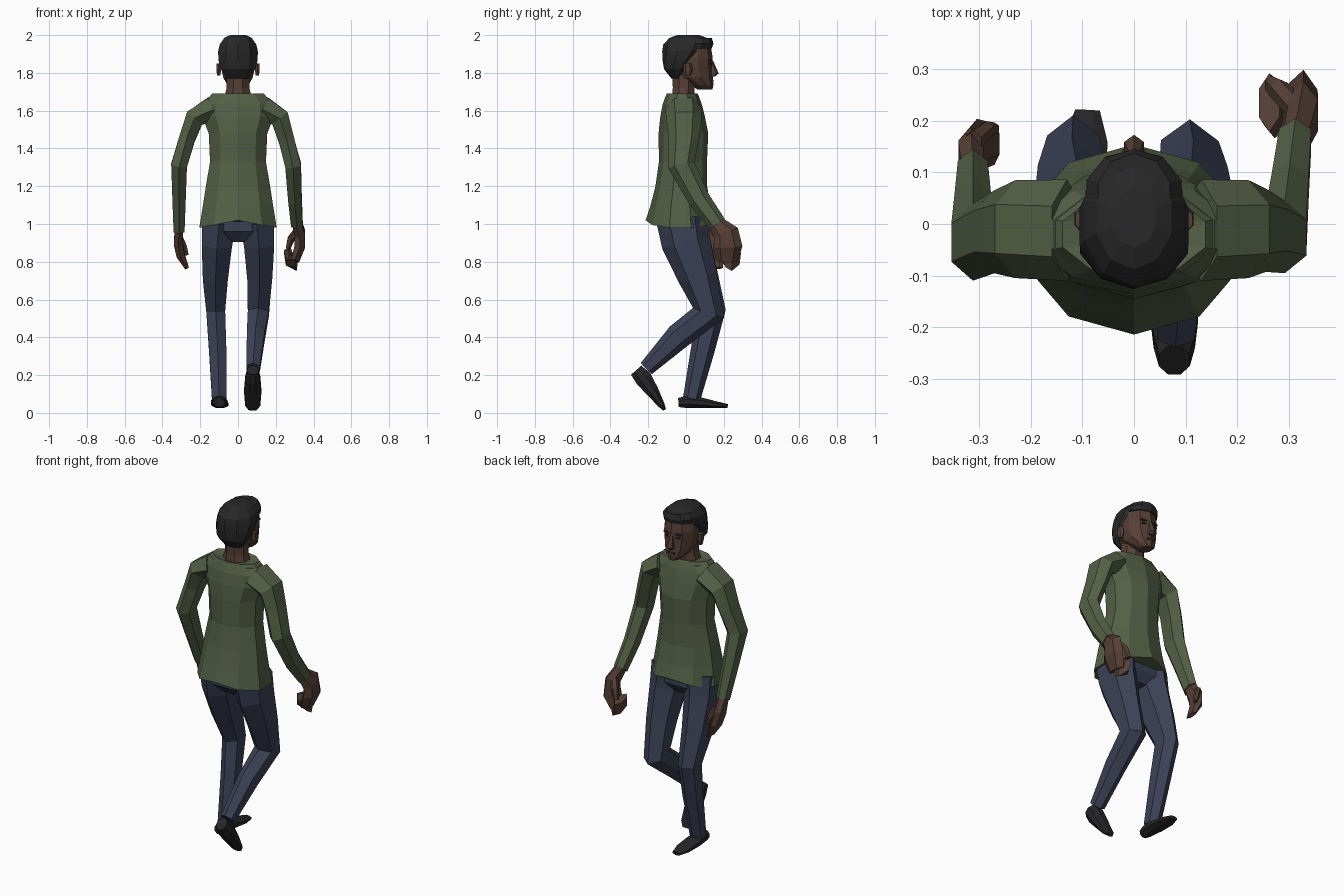
import bpy, bmesh, math
from mathutils import Vector


def material(name, rgb):
    m = bpy.data.materials.new(name)
    m.diffuse_color = (*rgb, 1)
    return m


GREEN = material("olive_knit", (0.088, 0.115, 0.060))
NAVY = material("navy_denim", (0.045, 0.054, 0.095))
SKIN = material("brown_skin", (0.092, 0.050, 0.037))
HAIR = material("black_hair", (0.021, 0.021, 0.021))
SHOE = material("black_shoe", (0.019, 0.019, 0.021))
LIP = material("dark_lip", (0.060, 0.027, 0.023))


def loft(name, rings, mat, n=8, follow=True):
    """Skin rings of (x, y, z, half width, half depth); follow turns them along the path."""
    bm = bmesh.new()
    pts = [Vector(r[:3]) for r in rings]
    grow = 1 / math.cos(math.pi / n)
    loops = []
    for i, r in enumerate(rings):
        u, v = Vector((1, 0, 0)), Vector((0, 1, 0))
        if follow:
            a, b = pts[max(i - 1, 0)], pts[min(i + 1, len(pts) - 1)]
            t = Vector((0, 0, 0))
            if i > 0:
                t += (pts[i] - a).normalized()
            if i < len(pts) - 1:
                t += (b - pts[i]).normalized()
            t.normalize()
            u = (u - t * t.x).normalized()
            v = t.cross(u)
        loop = []
        for k in range(n):
            ang = 2 * math.pi * (k + 0.5) / n
            loop.append(bm.verts.new(pts[i] + u * (r[3] * grow * math.cos(ang))
                                     + v * (r[4] * grow * math.sin(ang))))
        loops.append(loop)
    for a, b in zip(loops, loops[1:]):
        for k in range(n):
            j = (k + 1) % n
            bm.faces.new((a[k], a[j], b[j], b[k]))
    bm.faces.new(loops[0])
    bm.faces.new(loops[-1])
    bmesh.ops.recalc_face_normals(bm, faces=bm.faces)
    me = bpy.data.meshes.new(name)
    bm.to_mesh(me)
    bm.free()
    me.materials.append(mat)
    ob = bpy.data.objects.new(name, me)
    bpy.context.collection.objects.link(ob)
    return ob


def stack(name, rows, mat, n=8, x=0):
    """Level rings of (z, y, half width, half depth)."""
    return loft(name, [(x, y, z, w, d) for z, y, w, d in rows], mat, n, False)


def plate(name, loc, size, turn, mat):
    bpy.ops.mesh.primitive_cube_add(size=1, location=loc, rotation=(0, 0, turn))
    ob = bpy.context.object
    ob.name = name
    ob.scale = size
    ob.data.materials.append(mat)


# Sweater body with a hem that dips at the sides
body = stack("sweater_body", [
    (0.98, -0.03, 0.205, 0.175), (1.09, -0.03, 0.187, 0.152), (1.20, -0.025, 0.17, 0.13),
    (1.33, -0.016, 0.148, 0.121), (1.48, -0.014, 0.155, 0.125), (1.57, -0.018, 0.19, 0.112),
    (1.635, -0.02, 0.19, 0.098), (1.672, -0.02, 0.155, 0.085)], GREEN, 10)
for v in body.data.vertices:
    if v.co.z < 1:
        v.co.z += 0.04 * (1 - min(1, abs(v.co.x) / 0.2))
stack("collar", [(1.665, -0.02, 0.157, 0.088), (1.69, -0.02, 0.138, 0.078),
                 (1.68, -0.018, 0.085, 0.066)], GREEN, 10)

# Sleeves
loft("right_sleeve", [
    (0.13, -0.012, 1.61, 0.065, 0.085), (0.222, -0.01, 1.56, 0.052, 0.082),
    (0.255, -0.012, 1.45, 0.042, 0.07), (0.292, -0.025, 1.31, 0.042, 0.062),
    (0.302, 0.07, 1.13, 0.036, 0.05), (0.312, 0.165, 1.0, 0.031, 0.042)], GREEN, 6)
loft("left_sleeve", [
    (-0.13, -0.012, 1.61, 0.065, 0.085), (-0.23, -0.01, 1.56, 0.052, 0.082),
    (-0.27, -0.015, 1.45, 0.042, 0.07), (-0.312, -0.035, 1.31, 0.042, 0.065),
    (-0.312, 0.035, 1.13, 0.035, 0.05), (-0.312, 0.10, 0.965, 0.029, 0.042)], GREEN, 6)

# Closed right hand: back, curled fingers, thumb
loft("right_hand", [
    (0.312, 0.16, 1.005, 0.024, 0.036), (0.328, 0.212, 0.95, 0.028, 0.06),
    (0.328, 0.22, 0.88, 0.028, 0.068), (0.30, 0.215, 0.805, 0.024, 0.05)], SKIN, 6)
loft("right_fingers", [
    (0.31, 0.215, 0.805, 0.02, 0.052), (0.272, 0.225, 0.81, 0.026, 0.055),
    (0.262, 0.235, 0.86, 0.02, 0.05)], SKIN, 6)
loft("right_thumb", [
    (0.315, 0.225, 0.96, 0.02, 0.022), (0.28, 0.26, 0.92, 0.018, 0.02),
    (0.265, 0.27, 0.87, 0.012, 0.015)], SKIN, 6)

# Relaxed left hand
loft("left_hand", [
    (-0.312, 0.095, 0.975, 0.022, 0.034), (-0.316, 0.135, 0.90, 0.024, 0.048),
    (-0.304, 0.152, 0.835, 0.022, 0.045), (-0.27, 0.155, 0.765, 0.011, 0.035)], SKIN, 6)
loft("left_thumb", [
    (-0.31, 0.16, 0.93, 0.016, 0.02), (-0.285, 0.182, 0.88, 0.014, 0.015),
    (-0.27, 0.185, 0.835, 0.009, 0.01)], SKIN, 6)

# Trousers
stack("trouser_seat", [(0.905, -0.01, 0.06, 0.07), (0.96, -0.018, 0.175, 0.115),
                       (1.07, -0.02, 0.175, 0.118)], NAVY)
loft("left_trouser_leg", [
    (-0.10, -0.02, 1.02, 0.092, 0.118), (-0.112, 0.0, 0.90, 0.08, 0.112),
    (-0.12, 0.065, 0.72, 0.066, 0.092), (-0.118, 0.132, 0.54, 0.05, 0.068),
    (-0.108, 0.09, 0.34, 0.046, 0.055), (-0.10, 0.03, 0.075, 0.038, 0.04)], NAVY, 6)
loft("right_trouser_leg", [
    (0.10, -0.02, 1.02, 0.092, 0.118), (0.112, 0.0, 0.90, 0.08, 0.112),
    (0.115, 0.062, 0.72, 0.066, 0.09), (0.108, 0.12, 0.53, 0.056, 0.075),
    (0.094, -0.04, 0.405, 0.047, 0.06), (0.08, -0.21, 0.235, 0.036, 0.036)], NAVY, 6)

# Shoes, heel to toe
loft("left_shoe", [
    (-0.10, -0.04, 0.055, 0.026, 0.024), (-0.10, 0.0, 0.058, 0.038, 0.032),
    (-0.10, 0.07, 0.055, 0.044, 0.029), (-0.093, 0.16, 0.043, 0.042, 0.018),
    (-0.09, 0.22, 0.037, 0.024, 0.01)], SHOE)
loft("right_shoe", [
    (0.078, -0.264, 0.226, 0.030, 0.036), (0.078, -0.225, 0.182, 0.04, 0.046),
    (0.078, -0.178, 0.115, 0.046, 0.034), (0.078, -0.13, 0.042, 0.04, 0.018),
    (0.078, -0.113, 0.016, 0.022, 0.008)], SHOE)

# Head
stack("neck", [(1.66, -0.015, 0.075, 0.06), (1.72, -0.012, 0.06, 0.058),
               (1.82, -0.01, 0.06, 0.062)], SKIN)
stack("face", [
    (1.713, 0.10, 0.03, 0.038), (1.737, 0.084, 0.056, 0.058), (1.775, 0.048, 0.078, 0.09),
    (1.83, 0.03, 0.09, 0.106), (1.88, 0.03, 0.094, 0.106), (1.95, 0.03, 0.085, 0.095)], SKIN, 10)
stack("nose", [(1.782, 0.138, 0.017, 0.014), (1.797, 0.145, 0.019, 0.024),
               (1.865, 0.13, 0.009, 0.012)], SKIN, 6)
stack("hair", [
    (1.77, -0.05, 0.055, 0.026), (1.82, -0.047, 0.092, 0.066), (1.87, -0.028, 0.104, 0.092),
    (1.915, -0.005, 0.105, 0.115), (1.95, 0.008, 0.097, 0.122), (1.985, 0.012, 0.073, 0.095),
    (2.0, 0.012, 0.042, 0.055)], HAIR, 10)
stack("hair_fringe", [(1.93, 0.055, 0.09, 0.078), (1.955, 0.058, 0.092, 0.083),
                      (1.985, 0.055, 0.07, 0.078)], HAIR, 10)

# Paired facial details
for side, s in (("left", -1), ("right", 1)):
    stack(side + "_ear", [(1.785, 0.01, 0.008, 0.012), (1.815, 0.01, 0.013, 0.022),
                          (1.85, 0.008, 0.011, 0.018)], SKIN, 6, s * 0.102)
    plate(side + "_eyebrow", (s * 0.038, 0.13, 1.868), (0.036, 0.009, 0.008), -s * 0.25, HAIR)
    plate(side + "_eye", (s * 0.037, 0.13, 1.848), (0.022, 0.009, 0.008), -s * 0.25, HAIR)
plate("mouth", (0, 0.14, 1.757), (0.045, 0.009, 0.012), 0, LIP)
